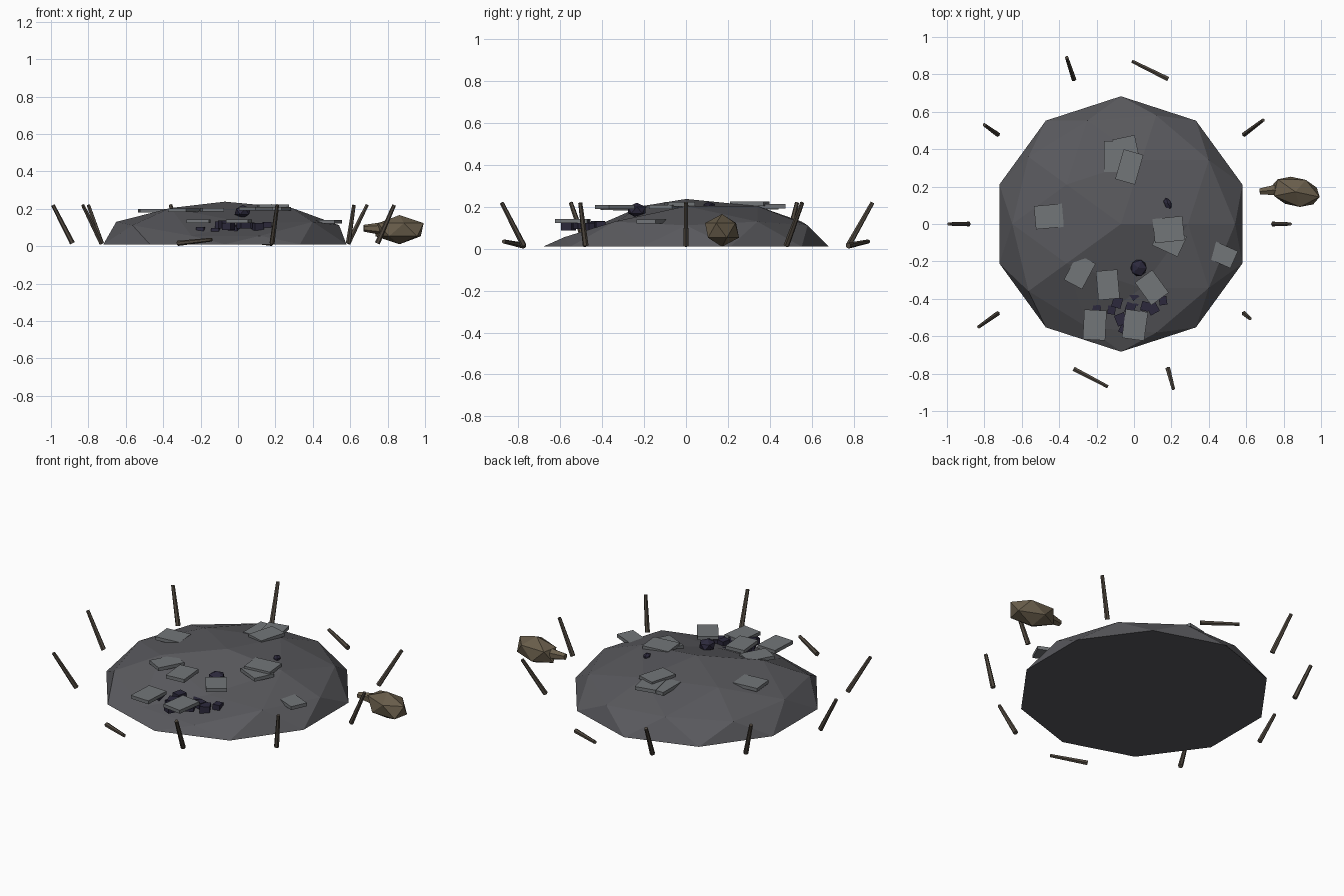
import bpy, bmesh, math, random
from mathutils import Vector, Matrix

if "Cube" in bpy.data.objects:
    bpy.data.objects.remove(bpy.data.objects["Cube"])

random.seed(4)


def mat(name, rgb):
    m = bpy.data.materials.new(name)
    m.diffuse_color = (*rgb, 1)
    m.use_nodes = True
    m.node_tree.nodes["Principled BSDF"].inputs["Base Color"].default_value = m.diffuse_color
    return m


STONE = mat("dark_stone", (0.10, 0.10, 0.11))
SLAB = mat("slab_stone", (0.17, 0.18, 0.19))
COAL = mat("coal", (0.025, 0.022, 0.045))
WOOD = mat("wood", (0.08, 0.065, 0.05))
HIDE = mat("brown", (0.14, 0.11, 0.07))


def finish(bm, name, m):
    me = bpy.data.meshes.new(name)
    bmesh.ops.recalc_face_normals(bm, faces=bm.faces)
    bm.to_mesh(me)
    bm.free()
    me.materials.append(m)
    ob = bpy.data.objects.new(name, me)
    bpy.context.collection.objects.link(ob)
    return ob


def box(name, loc, size, deg, m):
    bm = bmesh.new()
    M = (Matrix.Translation(loc) @ Matrix.Rotation(math.radians(deg), 4, 'Z')
         @ Matrix.Diagonal((*size, 1)))
    bmesh.ops.create_cube(bm, size=1, matrix=M)
    return finish(bm, name, m)


def rock(name, loc, scale, deg, m):
    bm = bmesh.new()
    M = (Matrix.Translation(loc) @ Matrix.Rotation(math.radians(deg), 4, 'Z')
         @ Matrix.Diagonal((*scale, 1)))
    bmesh.ops.create_icosphere(bm, subdivisions=1, radius=1, matrix=M)
    return finish(bm, name, m)


def rod(name, a, b, r1, r2, m, sides=6):
    a, b = Vector(a), Vector(b)
    d = b - a
    bm = bmesh.new()
    M = Matrix.Translation((a + b) / 2) @ d.to_track_quat('Z', 'Y').to_matrix().to_4x4()
    bmesh.ops.create_cone(bm, cap_ends=True, segments=sides, radius1=r1, radius2=r2,
                          depth=d.length, matrix=M)
    return finish(bm, name, m)


# mound: half of a squashed icosphere with a dented front
bm = bmesh.new()
bmesh.ops.create_icosphere(bm, subdivisions=2, radius=1)
bmesh.ops.delete(bm, geom=[v for v in bm.verts if v.co.z < -0.01], context='VERTS')
bmesh.ops.holes_fill(bm, edges=[e for e in bm.edges if e.is_boundary])
for v in bm.verts:
    x, y, z = v.co
    if z > 0.1 and y < -0.45 and -0.35 < x < 0.35:
        z = 0.2 if z < 0.7 else 0.5
    v.co = (-0.07 + x * 0.683, y * 0.683, 0.01 + z * 0.228)
finish(bm, "mound", STONE)

# stone slabs: x, y, z, width, depth, turn
slabs = [(-0.09, 0.36, 0.198, 0.14, 0.165, 0), (-0.04, 0.39, 0.203, 0.12, 0.15, 12),
         (-0.025, 0.305, 0.215, 0.11, 0.165, -16), (-0.455, 0.04, 0.19, 0.15, 0.125, 5),
         (0.185, -0.03, 0.213, 0.16, 0.13, 6), (0.19, -0.09, 0.2, 0.15, 0.12, -25),
         (0.465, -0.16, 0.13, 0.155, 0.10, -24), (-0.29, -0.255, 0.192, 0.11, 0.155, -28),
         (-0.14, -0.325, 0.195, 0.115, 0.155, 5), (0.095, -0.34, 0.2, 0.115, 0.15, 36),
         (-0.21, -0.54, 0.133, 0.12, 0.16, -3), (0.005, -0.54, 0.133, 0.12, 0.155, -8)]
for i, (x, y, z, w, d, a) in enumerate(slabs):
    box(f"slab_{i}", (x, y, z), (w, d, 0.02), a, SLAB)

# pile of dark chunks in the dent
chunks = [(-0.2, -0.455), (-0.12, -0.46), (-0.07, -0.51), (-0.02, -0.45), (0.01, -0.41),
          (0.03, -0.5), (0.06, -0.44), (0.1, -0.45), (0.155, -0.41), (-0.05, -0.56),
          (0.0, -0.38), (-0.09, -0.42)]
for i, (x, y) in enumerate(chunks):
    z = 0.10 + random.uniform(-0.025, 0.02)
    s = random.uniform(0.04, 0.06)
    box(f"coal_chunk_{i}", (x, y, z), (s, s * 1.1, s * 0.75), random.uniform(-40, 40), COAL)
rock("coal_lump", (0.025, -0.235, 0.185), (0.048, 0.05, 0.035), 0, COAL)
rock("coal_shard", (0.18, 0.11, 0.205), (0.022, 0.035, 0.02), 25, COAL)

# ring of stakes: tip of each, starting at +x, counter-clockwise
tips = [(0.835, 0, 0.22), (0.69, 0.555, 0.22), (-0.01, 0.87, 0.035), (-0.36, 0.89, 0.22),
        (-0.8, 0.53, 0.22), (-0.99, 0, 0.22), (-0.83, -0.55, 0.22), (-0.14, -0.87, 0.035),
        (0.21, -0.88, 0.22), (0.62, -0.505, 0.22)]
for i, t in enumerate(tips):
    a = math.radians(36 * i)
    base = (-0.07 + 0.815 * math.cos(a), 0.815 * math.sin(a), 0.015)
    rod(f"stake_{i}", base, t, 0.014, 0.010, WOOD)

# brown sack with tied neck
rock("sack", (0.863, 0.172, 0.088), (0.148, 0.087, 0.078), -12, HIDE)
rod("sack_neck", (0.755, 0.182, 0.094), (0.672, 0.174, 0.096), 0.032, 0.018, HIDE)
